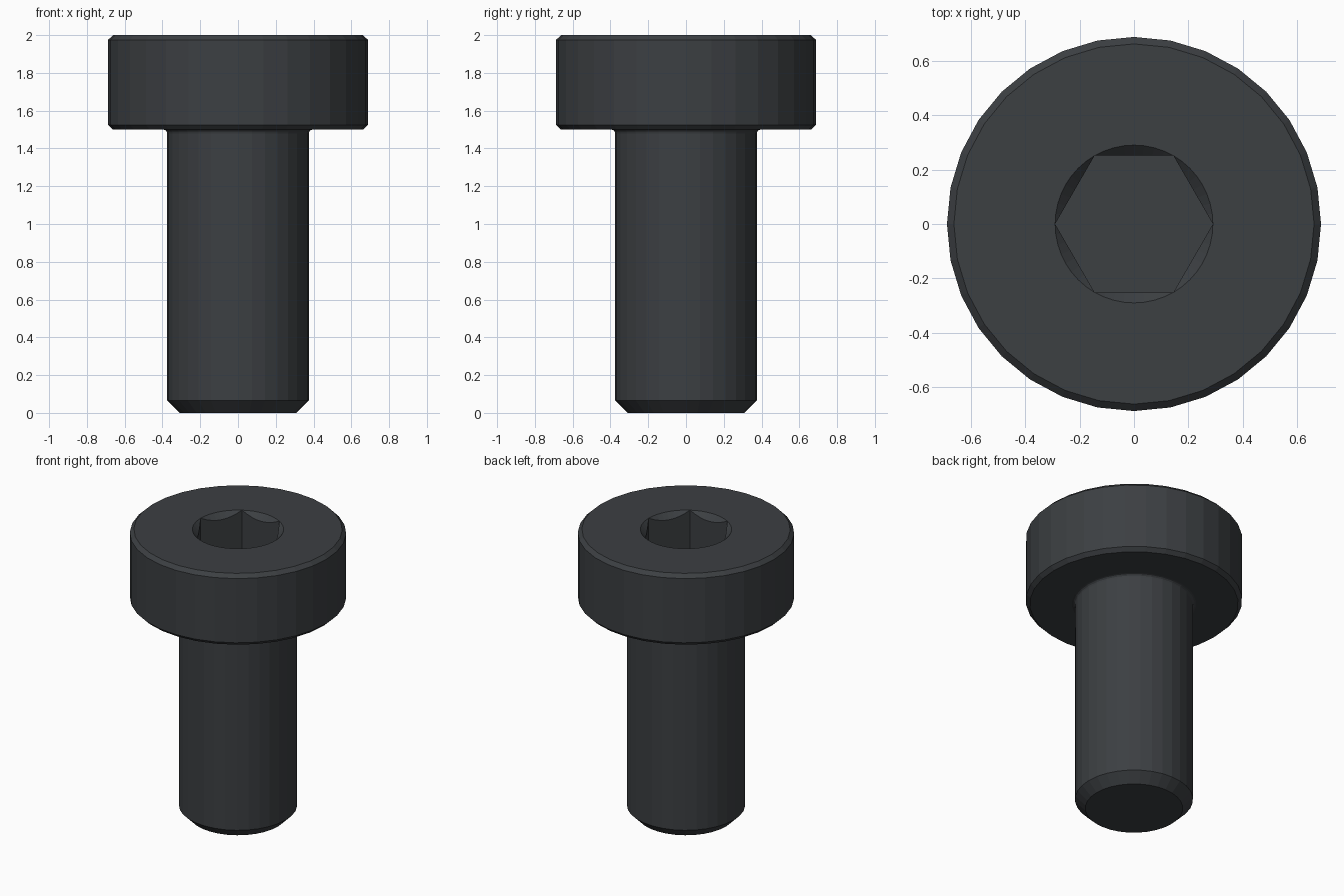
import bpy, bmesh
from math import cos, sin, pi, radians

if "Cube" in bpy.data.objects:
    bpy.data.objects.remove(bpy.data.objects["Cube"])

SIDES = 32          # facets around head and shank
SOCKET_SIDES = 48   # multiple of six, so hex corners land on vertices
HEX_CORNER = 0.29
HEX_FLAT = HEX_CORNER * cos(pi / 6)
TOP, SOCKET_FLOOR = 2.0, 1.625

bm = bmesh.new()


def ring(n, shape):
    """Ring of n vertices; shape(angle) gives (radius, z)."""
    verts = []
    for i in range(n):
        a = 2 * pi * i / n
        r, z = shape(a)
        verts.append(bm.verts.new((r * cos(a), r * sin(a), z)))
    return verts


def skin(lower, upper):
    n = len(lower)
    for i in range(n):
        j = (i + 1) % n
        bm.faces.new((lower[i], lower[j], upper[j], upper[i]))


def loop_edges(verts):
    return [bm.edges.get((v, verts[i - 1])) for i, v in enumerate(verts)]


def hex_radius(a):
    return HEX_FLAT / cos(a % (pi / 3) - pi / 6)


# Shank with chamfered tip, small fillet under the head, chamfered head
fillet = [(0.395 - 0.02 * cos(radians(t)), 1.48 + 0.02 * sin(radians(t)))
          for t in (0, 30, 60, 90)]
profile = [(0.31, 0), (0.375, 0.065), *fillet,
           (0.662, 1.5), (0.6875, 1.525), (0.6875, 1.975), (0.662, TOP)]
outer = [ring(SIDES, lambda a, p=p: p) for p in profile]
for lower, upper in zip(outer, outer[1:]):
    skin(lower, upper)
bm.faces.new(outer[0][::-1])

# Hex socket: round rim, conical lead-in scalloped by the hex walls, flat floor
rim = ring(SOCKET_SIDES, lambda a: (HEX_CORNER, TOP))
scallop = ring(SOCKET_SIDES,
               lambda a: (hex_radius(a), TOP - (HEX_CORNER - hex_radius(a))))
floor = ring(SOCKET_SIDES, lambda a: (hex_radius(a), SOCKET_FLOOR))
skin(rim, scallop)
skin(scallop, floor)
bm.faces.new(floor)

# Flat top face between head edge and socket rim
bmesh.ops.triangle_fill(bm, use_beauty=True, use_dissolve=False,
                        edges=loop_edges(outer[-1]) + loop_edges(rim))

bmesh.ops.remove_doubles(bm, verts=bm.verts[:], dist=1e-5)
bmesh.ops.recalc_face_normals(bm, faces=bm.faces[:])

mesh = bpy.data.meshes.new("socket_head_screw")
bm.to_mesh(mesh)
bm.free()
screw = bpy.data.objects.new("socket_head_screw", mesh)
bpy.context.collection.objects.link(screw)

# Dark steel
steel = bpy.data.materials.new("dark_steel")
steel.diffuse_color = (0.045, 0.05, 0.055, 1)
steel.use_nodes = True
steel.node_tree.nodes["Principled BSDF"].inputs["Base Color"].default_value = steel.diffuse_color
mesh.materials.append(steel)
